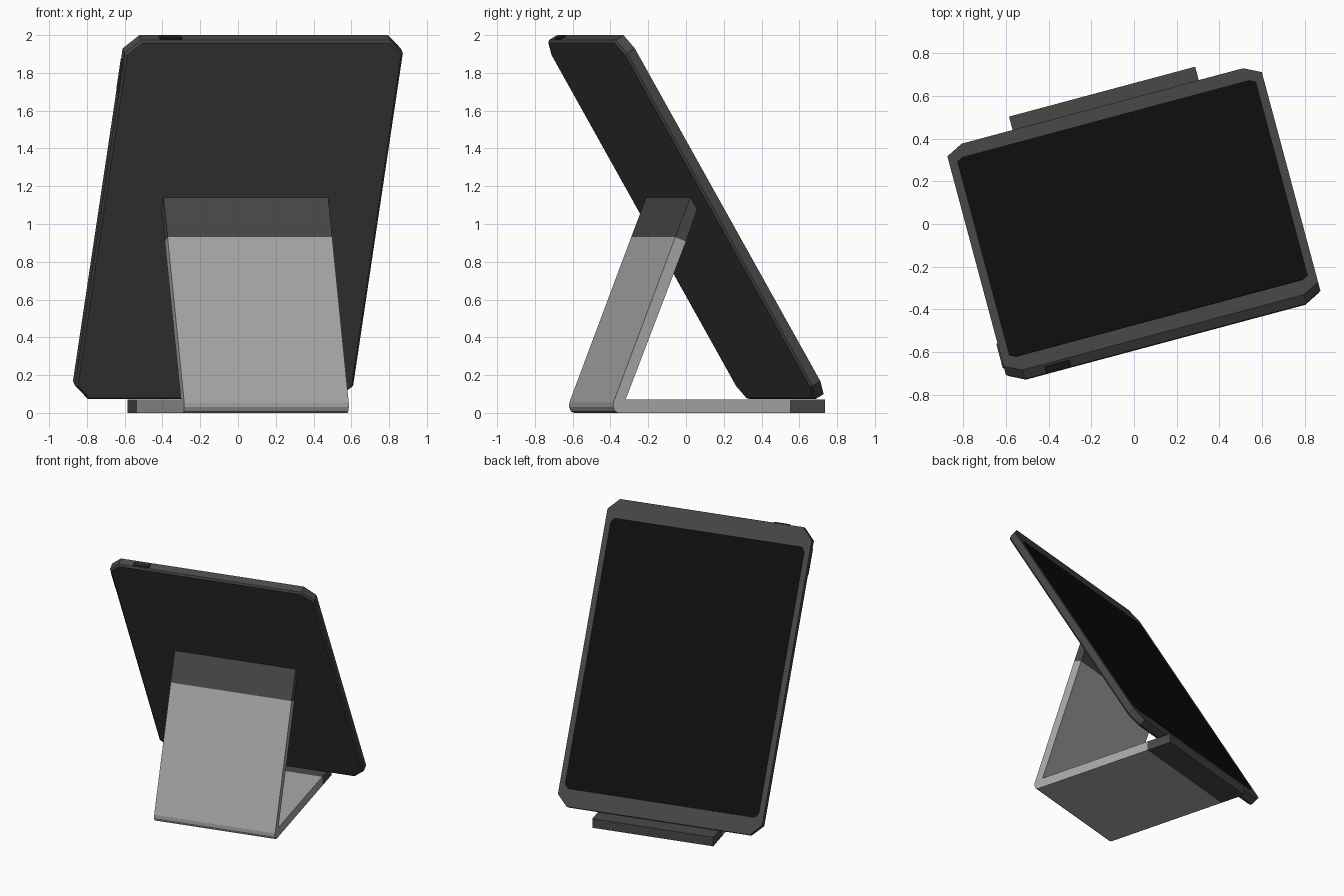
import bpy, bmesh, math
from mathutils import Matrix, Vector

if "Cube" in bpy.data.objects:
    bpy.data.objects.remove(bpy.data.objects["Cube"])

TURN = Matrix.Rotation(math.radians(15), 4, 'Z')     # whole model is turned on its base
C, S = math.cos(math.radians(60)), math.sin(math.radians(60))
U0, U1 = -0.435, 0.467                               # stand width
BACK, FRONT = 0.483, 0.545                           # tablet back and front planes
LOW, HIGH = -0.2, 1.994                              # tablet ends along its length


def material(name, rgb):
    m = bpy.data.materials.new(name)
    m.diffuse_color = (*rgb, 1)
    m.use_nodes = True
    m.node_tree.nodes["Principled BSDF"].inputs["Base Color"].default_value = m.diffuse_color
    return m


metal = material("light grey metal", (0.40, 0.40, 0.40))
rubber = material("dark grey rubber", (0.066, 0.066, 0.066))
casing = material("dark grey casing", (0.064, 0.064, 0.064))
glass = material("black glass", (0.0043, 0.0043, 0.0043))
button = material("black button", (0.018, 0.018, 0.018))


def loft(name, rings, mat):
    """Join equal-length rings of points and cap both ends."""
    bm = bmesh.new()
    vs = [[bm.verts.new(TURN @ Vector(p)) for p in r] for r in rings]
    n = len(vs[0])
    for a, b in zip(vs, vs[1:]):
        for i in range(n):
            j = (i + 1) % n
            bm.faces.new((a[i], a[j], b[j], b[i]))
    bm.faces.new(vs[0][::-1])
    bm.faces.new(vs[-1])
    bmesh.ops.recalc_face_normals(bm, faces=bm.faces)
    me = bpy.data.meshes.new(name)
    bm.to_mesh(me)
    bm.free()
    me.materials.append(mat)
    ob = bpy.data.objects.new(name, me)
    bpy.context.collection.objects.link(ob)
    return ob


def tilted(u, s, n):
    """Tablet space (across, along, out of screen) to upright space."""
    return (u, -C * s + S * n, S * s + C * n)


def slab(name, u0, u1, s0, s1, cut, levels, mat):
    """Corner-cut plate on the tablet; levels are (height, inset) pairs."""
    rings = []
    for n, d in levels:
        a, b, c, e = u0 + d, u1 - d, s0 + d, s1 - d
        k = cut - d * 0.586
        pts = [(a + k, c), (b - k, c), (b, c + k), (b, e - k),
               (b - k, e), (a + k, e), (a, e - k), (a, c + k)]
        rings.append([tilted(u, s, n) for u, s in pts])
    return loft(name, rings, mat)


def bar(name, profile, mat):
    """Side profile (depth, height) swept across the stand width."""
    return loft(name, [[(u, v, z) for v, z in profile] for u in (U0, U1)], mat)


# Tablet body with bevelled back rim, and its screen
slab("tablet_body", -0.762, 0.762, LOW, HIGH, 0.08,
     [(BACK, 0.012), (BACK + 0.012, 0), (FRONT, 0)], casing)
slab("screen", -0.724, 0.724, -0.075, 1.857, 0.03,
     [(FRONT - 0.003, 0), (FRONT + 0.002, 0)], glass)

# Buttons on the top and side edges
MID = (BACK + FRONT) / 2 + 0.003
for name, u0, u1, s0, s1, mat in (
        ("power_button", -0.577, -0.458, HIGH - 0.01, HIGH + 0.007, button),
        ("volume_button", -0.768, -0.752, 1.67, 1.86, casing)):
    slab(name, u0, u1, s0, s1, 0.003, [(MID - 0.015, 0), (MID + 0.015, 0)], mat)

# Bent metal stand: base plate and leaning upright
bar("stand_frame", [(0.444, 0), (-0.497, 0), (-0.514, 0.008), (-0.524, 0.03),
                    (-0.523, 0.055), (-0.184, 0.93), (-0.125, 0.907),
                    (-0.456, 0.07), (0.444, 0.07)], metal)

# Rubber ends on the base and the upright
bar("base_grip", [(0.444, 0), (0.637, 0), (0.637, 0.07), (0.444, 0.07)], rubber)
bar("upright_grip", [(-0.184, 0.93), (-0.101, 1.141), (-0.064, 1.077),
                     (-0.125, 0.907)], rubber)
